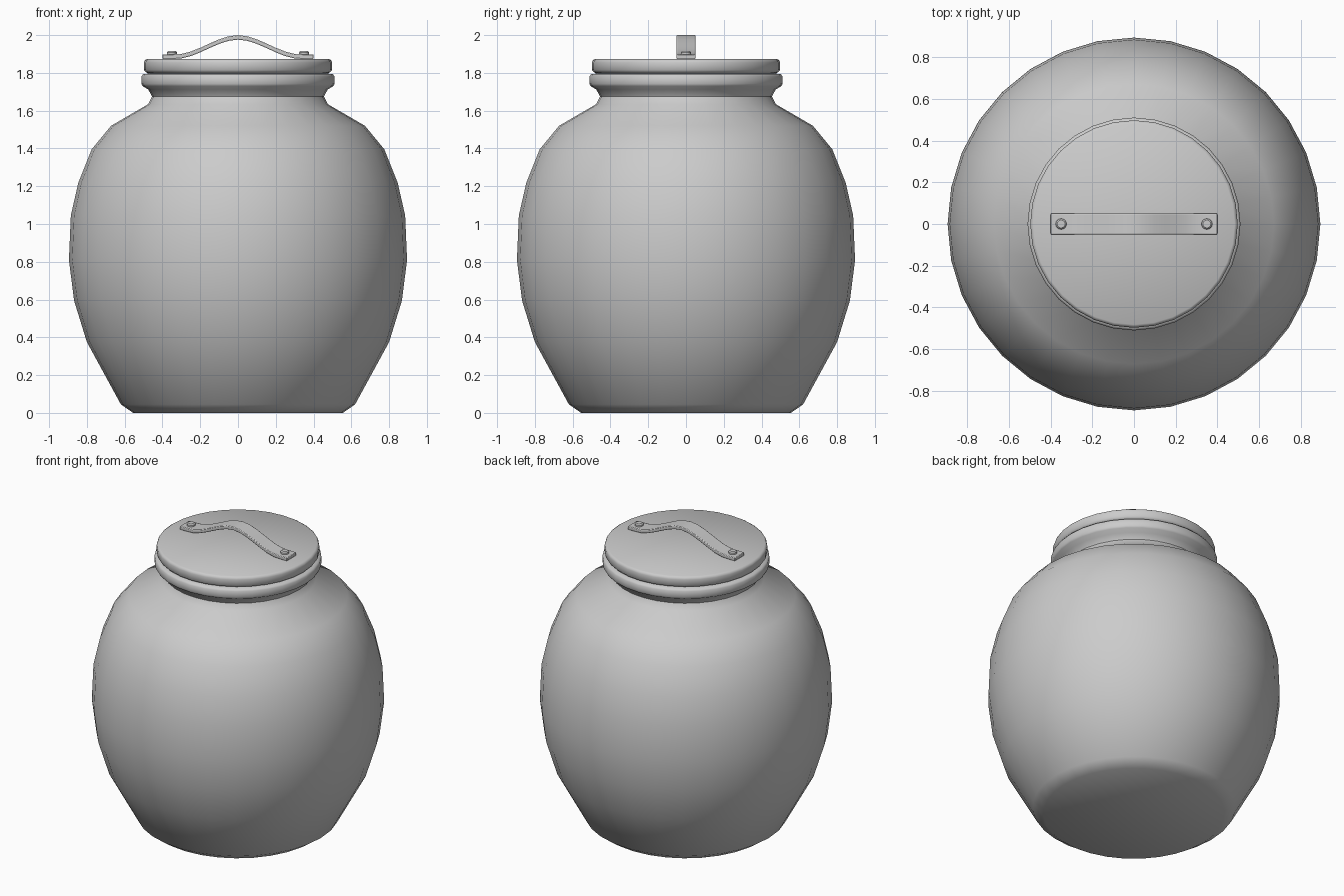
import bpy, bmesh, math

cube = bpy.data.objects.get("Cube")
if cube:
    bpy.data.objects.remove(cube, do_unlink=True)

grey = bpy.data.materials.new("plain grey")
grey.use_nodes = True
colour = (0.6, 0.6, 0.6, 1)
grey.diffuse_color = colour
grey.node_tree.nodes["Principled BSDF"].inputs["Base Color"].default_value = colour


def finish(bm, name, angle):
    bmesh.ops.recalc_face_normals(bm, faces=bm.faces)
    mesh = bpy.data.meshes.new(name)
    bm.to_mesh(mesh)
    bm.free()
    mesh.materials.append(grey)
    ob = bpy.data.objects.new(name, mesh)
    bpy.context.collection.objects.link(ob)
    bpy.ops.object.select_all(action='DESELECT')
    ob.select_set(True)
    bpy.context.view_layer.objects.active = ob
    bpy.ops.object.shade_smooth_by_angle(angle=math.radians(angle))
    return ob


def lathe(name, profile, sides, angle=50, centre=(0, 0)):
    """Turn a (radius, height) profile around a vertical axis, capping both ends."""
    bm = bmesh.new()
    rings = []
    for r, z in profile:
        rings.append([bm.verts.new((centre[0] + r * math.cos(math.tau * i / sides),
                                    centre[1] + r * math.sin(math.tau * i / sides), z))
                      for i in range(sides)])
    for a, b in zip(rings, rings[1:]):
        for i in range(sides):
            j = (i + 1) % sides
            bm.faces.new((a[i], a[j], b[j], b[i]))
    bm.faces.new(rings[0])
    bm.faces.new(rings[-1])
    return finish(bm, name, angle)


# Round-bellied jar with a pinched neck and a thick rim
lathe("jar_body", [
    (0.555, 0), (0.62, 0.045), (0.80, 0.375), (0.868, 0.595), (0.895, 0.81),
    (0.885, 1.045), (0.845, 1.22), (0.775, 1.395), (0.672, 1.52), (0.476, 1.634),
    (0.455, 1.676), (0.475, 1.712), (0.505, 1.73), (0.511, 1.742),
    (0.511, 1.782), (0.502, 1.793), (0.47, 1.797)], 32)

# Flat lid with softened edges
lathe("lid", [
    (0.47, 1.795), (0.488, 1.803), (0.498, 1.815),
    (0.498, 1.855), (0.494, 1.866), (0.483, 1.873)], 32, 40)

# Arched strap handle
bm = bmesh.new()
half_width, thickness, steps = 0.05, 0.024, 16
sections = []
for i in range(steps + 1):
    x = -0.4 + 0.8 * i / steps
    arch = max(0, 1 - abs(x) / 0.33)
    z = 1.874 + 0.102 * arch * arch * (3 - 2 * arch)
    sections.append([bm.verts.new((x, y, z + h)) for y, h in (
        (-half_width, 0), (half_width, 0),
        (half_width, thickness), (-half_width, thickness))])
for a, b in zip(sections, sections[1:]):
    for k in range(4):
        n = (k + 1) % 4
        bm.faces.new((a[k], a[n], b[n], b[k]))
bm.faces.new(sections[0])
bm.faces.new(sections[-1])
handle = finish(bm, "handle", 40)
bevel = handle.modifiers.new("soft edges", 'BEVEL')
bevel.width = 0.004
bevel.segments = 2

# Rivets holding the strap ends
for side, x in (("right", -0.35), ("left", 0.35)):
    lathe(side + "_rivet", [(0.026, 1.885), (0.026, 1.909), (0.019, 1.916)],
          16, 40, (x, 0))
